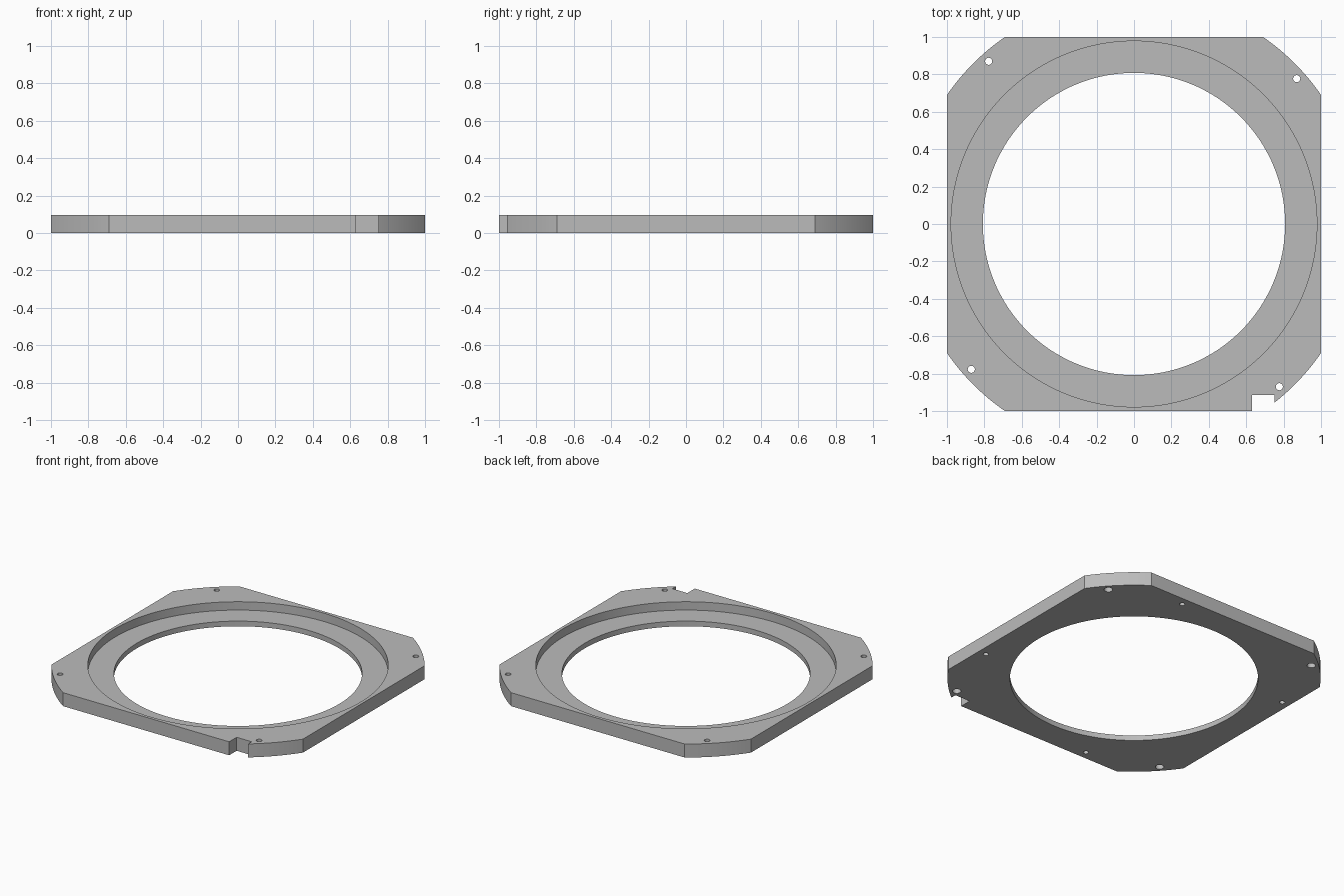
import bpy
import bmesh
import math
from mathutils import Matrix, Vector

if "Cube" in bpy.data.objects:
    bpy.data.objects.remove(bpy.data.objects["Cube"], do_unlink=True)

THICK = 0.097        # plate thickness
FLOOR = 0.037        # height of the recess floor
FLAT = 0.69          # half length of each straight edge
ARC_STEPS = 16

grey = bpy.data.materials.new("plain_grey")
grey.use_nodes = True
colour = (0.5, 0.5, 0.5, 1)
grey.diffuse_color = colour
grey.node_tree.nodes["Principled BSDF"].inputs["Base Color"].default_value = colour


def make_object(name, bm):
    bmesh.ops.recalc_face_normals(bm, faces=bm.faces)
    mesh = bpy.data.meshes.new(name)
    bm.to_mesh(mesh)
    bm.free()
    mesh.materials.append(grey)
    obj = bpy.data.objects.new(name, mesh)
    bpy.context.collection.objects.link(obj)
    return obj


def add_cylinder(bm, x, y, radius, low, high, sides):
    place = Matrix.Translation((x, y, (low + high) / 2))
    bmesh.ops.create_cone(bm, cap_ends=True, segments=sides, radius1=radius,
                          radius2=radius, depth=high - low, matrix=place)


def disc_cutter(name, radius, low, high):
    bm = bmesh.new()
    add_cylinder(bm, 0, 0, radius, low, high, 160)
    return make_object(name, bm)


def hole_cutter(name, x, y, radius, low, high):
    # One hole repeated every quarter turn
    bm = bmesh.new()
    for _ in range(4):
        add_cylinder(bm, x, y, radius, low, high, 24)
        x, y = -y, x
    return make_object(name, bm)


# Square plate with four corners rounded about the centre
bm = bmesh.new()
radius = math.hypot(1, FLAT)
start = math.atan2(FLAT, 1)
sweep = math.pi / 2 - 2 * start
outline = []
for corner in range(4):
    for i in range(ARC_STEPS + 1):
        a = corner * math.pi / 2 + start + sweep * i / ARC_STEPS
        outline.append(bm.verts.new((radius * math.cos(a), radius * math.sin(a), 0)))
base = bm.faces.new(outline)
lifted = bmesh.ops.extrude_face_region(bm, geom=[base])["geom"]
bmesh.ops.translate(bm, vec=Vector((0, 0, THICK)),
                    verts=[v for v in lifted if isinstance(v, bmesh.types.BMVert)])
plate = make_object("ring_plate", bm)

# Rectangular notch in the front edge
bm = bmesh.new()
bmesh.ops.create_cube(bm, size=1, matrix=Matrix.Translation((0.69, -1.015, 0.05))
                      @ Matrix.Diagonal((0.12, 0.2, 0.3, 1)))
notch = make_object("notch_cutter", bm)

cutters = [
    notch,
    disc_cutter("recess_cutter", 0.978, FLOOR, 0.2),
    disc_cutter("bore_cutter", 0.808, -0.1, 0.2),
    hole_cutter("screw_hole_cutter", 0.87, 0.777, 0.019, -0.1, 0.2),
    hole_cutter("counterbore_cutter", 0.87, 0.777, 0.028, -0.1, 0.05),
    hole_cutter("blind_hole_cutter", 0.38, 0.94, 0.018, -0.1, 0.05),
]
for cutter in cutters:
    cutter.hide_render = True
    mod = plate.modifiers.new(cutter.name, "BOOLEAN")
    mod.operation = "DIFFERENCE"
    mod.solver = "EXACT"
    mod.object = cutter

# Keep the cut result and drop the cutters
bpy.context.view_layer.update()
graph = bpy.context.evaluated_depsgraph_get()
result = bpy.data.meshes.new_from_object(plate.evaluated_get(graph))
plate.modifiers.clear()
plate.data = result
plate.data.name = "ring_plate"
for cutter in cutters:
    bpy.data.objects.remove(cutter, do_unlink=True)
result.materials.clear()
result.materials.append(grey)

bpy.ops.object.select_all(action="DESELECT")
plate.select_set(True)
bpy.context.view_layer.objects.active = plate
bpy.ops.object.shade_smooth_by_angle(angle=math.radians(25))
